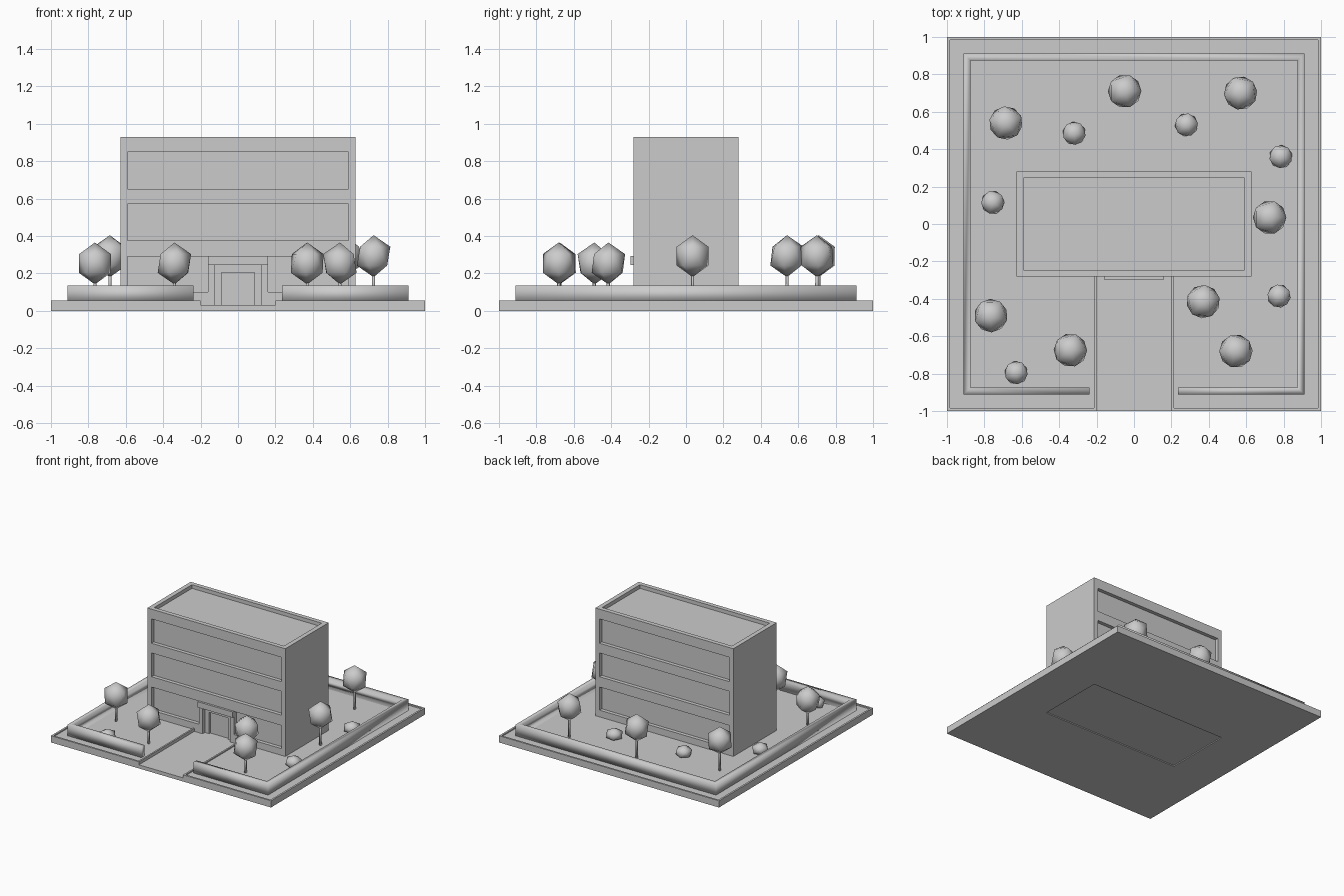
import bpy, bmesh, math, random
from mathutils import Matrix

random.seed(4)
if "Cube" in bpy.data.objects:
    bpy.data.objects.remove(bpy.data.objects["Cube"])

grey = bpy.data.materials.new("plain_grey")
grey.use_nodes = True
grey.diffuse_color = (0.6, 0.6, 0.6, 1)
grey.node_tree.nodes["Principled BSDF"].inputs["Base Color"].default_value = (0.6, 0.6, 0.6, 1)


def finish(name, bm, smooth=False):
    bmesh.ops.recalc_face_normals(bm, faces=bm.faces)
    for f in bm.faces:
        f.smooth = smooth
    mesh = bpy.data.meshes.new(name)
    bm.to_mesh(mesh)
    bm.free()
    mesh.materials.append(grey)
    ob = bpy.data.objects.new(name, mesh)
    bpy.context.collection.objects.link(ob)
    return ob


def box(name, x0, x1, y0, y1, z0, z1):
    bm = bmesh.new()
    size = Matrix.Diagonal((x1 - x0, y1 - y0, z1 - z0, 1))
    place = Matrix.Translation(((x0 + x1) / 2, (y0 + y1) / 2, (z0 + z1) / 2))
    bmesh.ops.create_cube(bm, size=1, matrix=place @ size)
    return finish(name, bm)


def carve(target, *bounds):
    """Cut a box-shaped hollow out of the target."""
    cutter = box("cutter", *bounds)
    cutter.hide_render = True
    mod = target.modifiers.new("hollow", "BOOLEAN")
    mod.operation, mod.solver, mod.object = "DIFFERENCE", "EXACT", cutter
    bpy.ops.object.select_all(action="DESELECT")
    target.select_set(True)
    bpy.context.view_layer.objects.active = target
    bpy.ops.object.modifier_apply(modifier=mod.name)
    bpy.data.objects.remove(cutter)


# Plot with raised kerb, sunken lawn, entrance path and foundation recess
GROUND, KERB, PATH = 0.045, 0.055, 0.03
plot = box("plot", -1, 1, -1, 1, 0, KERB)
carve(plot, -0.985, -0.213, -0.985, 0.985, GROUND, 0.2)
carve(plot, 0.213, 0.985, -0.985, 0.985, GROUND, 0.2)
carve(plot, -0.3, 0.3, 0, 0.985, GROUND, 0.2)
carve(plot, -0.2, 0.2, -1.1, -0.2, PATH, 0.2)
carve(plot, -0.627, 0.627, -0.281, 0.281, -0.1, 0.008)

# Building with roof parapet
W, D, TOP = 0.627, 0.281, 0.93
building = box("building", -W, W, -D, D, 0.015, TOP)
carve(building, -0.59, 0.59, -0.245, 0.245, TOP - 0.03, 1.1)

# Window bands, front and back; the lowest front band stops at the entrance
RECESS = 0.03
for row, (z0, z1) in enumerate([(0.1, 0.29), (0.375, 0.57), (0.65, 0.85)]):
    carve(building, -0.59, 0.59, D - RECESS, 0.4, z0, z1)
    spans = [(-0.59, -0.16), (0.16, 0.59)] if row == 0 else [(-0.59, 0.59)]
    for x0, x1 in spans:
        carve(building, x0, x1, -0.4, -D + RECESS, z0, z1)

# Entrance recess, door and canopy
carve(building, -0.125, 0.125, -0.4, -D + RECESS, PATH, 0.245)
carve(building, -0.087, 0.087, -0.4, -D + 0.045, PATH, 0.205)
box("entrance_canopy", -0.16, 0.16, -0.298, -D + 0.01, 0.245, 0.292)

# Boundary wall, open at the path
OUT, INN = 0.912, 0.875
sides = [(-0.238, -1), (-1, -1), (-1, 1), (1, 1), (1, -1), (0.235, -1)]
bm = bmesh.new()
sections = []
for sx, sy in sides:
    ring = []
    for r, z in [(OUT, GROUND), (OUT, 0.135), (INN, 0.135), (INN, GROUND)]:
        x = sx * r if abs(sx) == 1 else sx
        ring.append(bm.verts.new((x, sy * r, z)))
    sections.append(ring)
for a, b in zip(sections, sections[1:]):
    for i in range(4):
        j = (i + 1) % 4
        bm.faces.new((a[i], a[j], b[j], b[i]))
bm.faces.new(sections[0])
bm.faces.new(sections[-1])
finish("boundary_wall", bm, smooth=True)


# Planting
def leaf_ball(name, x, y, z, radius, height):
    bm = bmesh.new()
    place = (Matrix.Translation((x, y, z))
             @ Matrix.Rotation(random.uniform(0, math.tau), 4, "Z")
             @ Matrix.Diagonal((radius, radius, height, 1)))
    bmesh.ops.create_icosphere(bm, subdivisions=1, radius=1, matrix=place)
    finish(name, bm, smooth=True)


def trunk(x, y, top):
    bm = bmesh.new()
    bmesh.ops.create_cone(bm, cap_ends=True, segments=6, radius1=0.01, radius2=0.008,
                          depth=top - GROUND,
                          matrix=Matrix.Translation((x, y, (top + GROUND) / 2)))
    finish("tree_trunk", bm, smooth=True)


low_trees = [(0.37, -0.415), (0.545, -0.68), (-0.34, -0.675), (-0.765, -0.49)]
tall_trees = [(-0.685, 0.54), (-0.05, 0.71), (0.57, 0.7), (0.725, 0.035)]
for spots, centre in [(low_trees, 0.253), (tall_trees, 0.292)]:
    for x, y in spots:
        trunk(x, y, centre - 0.05)
        leaf_ball("tree_crown", x, y, centre, 0.1, 0.112)

for x, y in [(-0.32, 0.485), (0.28, 0.53), (0.785, 0.36),
             (0.775, -0.385), (-0.63, -0.795), (-0.755, 0.115)]:
    leaf_ball("bush", x, y, 0.08, 0.069, 0.052)
